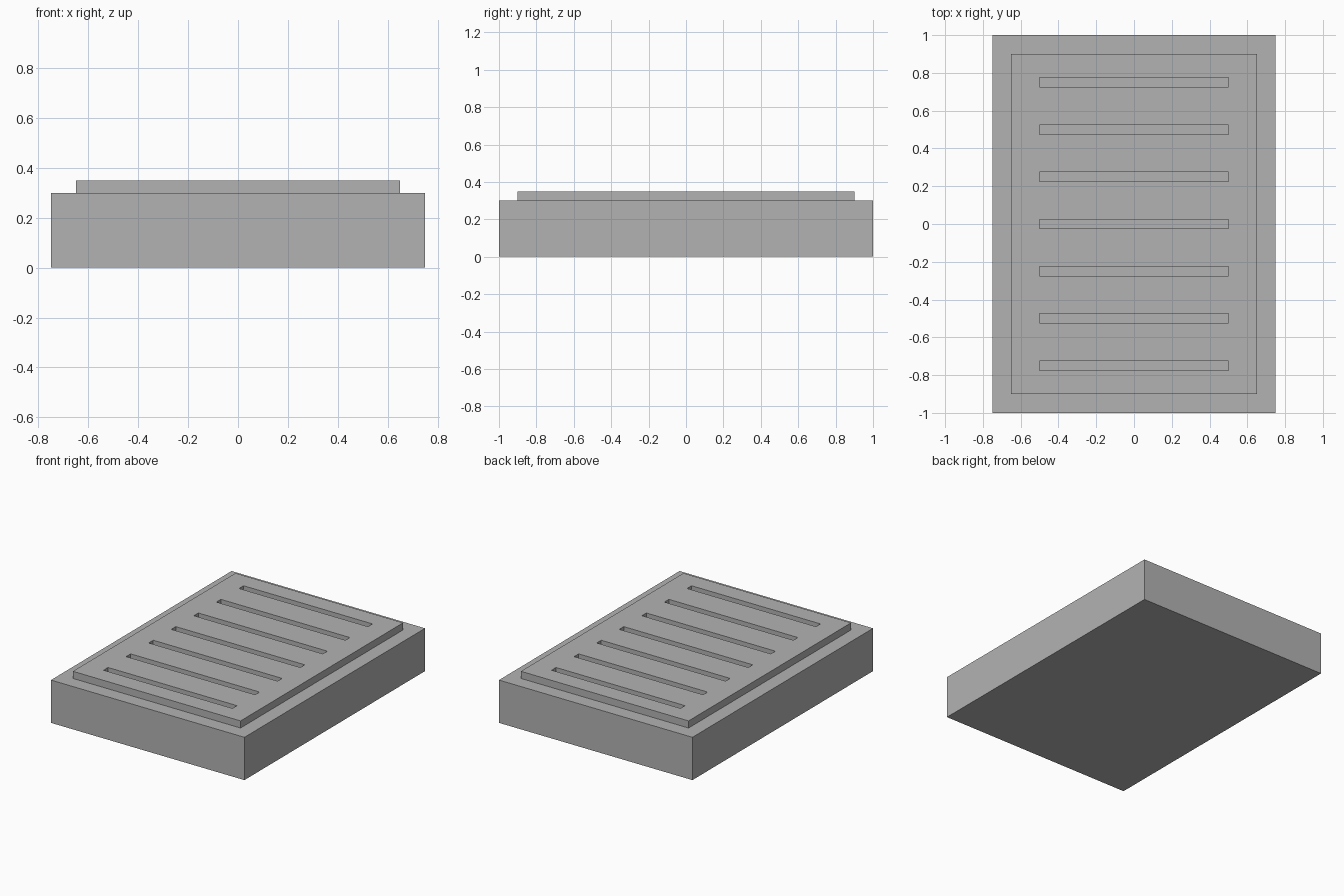
import bpy

if "Cube" in bpy.data.objects:
    bpy.data.objects.remove(bpy.data.objects["Cube"], do_unlink=True)

grey = bpy.data.materials.new("mid grey")
grey.use_nodes = True
colour = (0.45, 0.45, 0.45, 1)
grey.diffuse_color = colour
for node in grey.node_tree.nodes:
    if node.type == 'BSDF_PRINCIPLED':
        node.inputs["Base Color"].default_value = colour


def box(name, size, z_bottom, y=0.0):
    bpy.ops.mesh.primitive_cube_add(size=1, location=(0, y, z_bottom + size[2] / 2))
    obj = bpy.context.object
    obj.name = name
    obj.scale = size
    bpy.ops.object.transform_apply(location=True, rotation=False, scale=True)
    obj.data.materials.append(grey)
    return obj


# Solid base block and the raised cover plate on it
BASE_H, PLATE_H = 0.3, 0.05
box("base", (1.5, 2.0, BASE_H), 0)
plate = box("slotted_plate", (1.3, 1.8, PLATE_H), BASE_H)

# Seven evenly spaced slots cut through the plate, down to the base
cutters = [box("slot_cutter", (1.0, 0.05, 3 * PLATE_H), BASE_H - PLATE_H, 0.25 * i)
           for i in range(-3, 4)]
bpy.ops.object.select_all(action='DESELECT')
for c in cutters:
    c.select_set(True)
bpy.context.view_layer.objects.active = cutters[0]
bpy.ops.object.join()
cutter = bpy.context.object
cutter.hide_render = True

cut = plate.modifiers.new("slots", 'BOOLEAN')
cut.operation = 'DIFFERENCE'
cut.solver = 'EXACT'
cut.object = cutter
bpy.ops.object.select_all(action='DESELECT')
plate.select_set(True)
bpy.context.view_layer.objects.active = plate
bpy.ops.object.modifier_apply(modifier=cut.name)
bpy.data.objects.remove(cutter, do_unlink=True)
